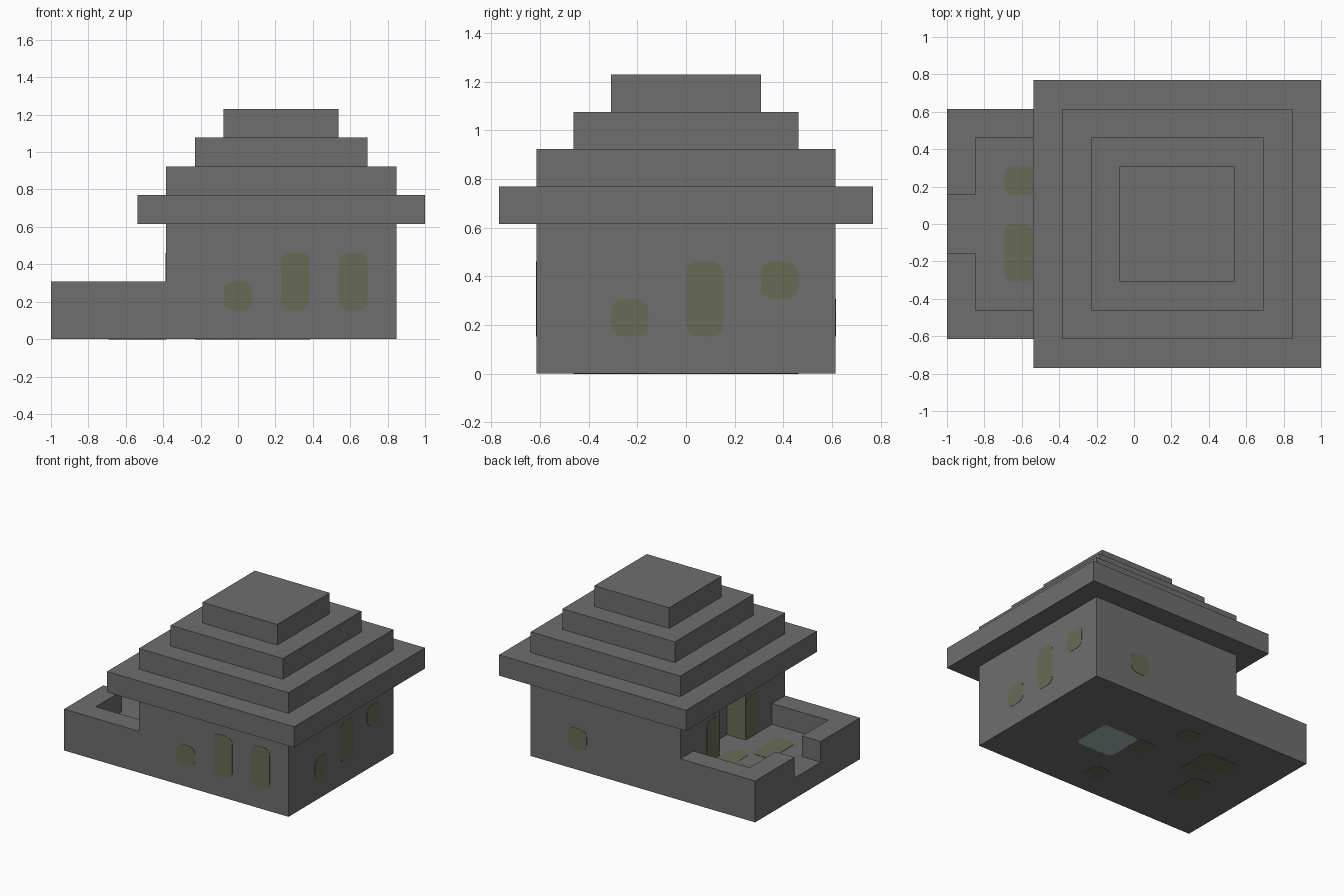
import bpy, bmesh, math
from mathutils import Vector

cube = bpy.data.objects.get("Cube")
if cube:
    bpy.data.objects.remove(cube, do_unlink=True)

U = 2 / 13          # one block
MID = 6.5           # block column at x = 0


def material(name, rgb):
    m = bpy.data.materials.new(name)
    m.use_nodes = True
    m.diffuse_color = (*rgb, 1)
    bsdf = m.node_tree.nodes["Principled BSDF"]
    bsdf.inputs["Base Color"].default_value = (*rgb, 1)
    bsdf.inputs["Roughness"].default_value = 0.9
    return m


STONE = material("grey stone", (0.156, 0.156, 0.156))
MOSS = material("moss green", (0.136, 0.148, 0.092))
WATER = material("pale blue", (0.36, 0.48, 0.48))


def at(x, y, z):
    return Vector(((x - MID) * U, y * U, z * U))


def prism(name, points, direction, mat):
    """Extrude a flat outline along a direction."""
    bm = bmesh.new()
    face = bm.faces.new([bm.verts.new(p) for p in points])
    new = bmesh.ops.extrude_face_region(bm, geom=[face])["geom"]
    verts = [v for v in new if isinstance(v, bmesh.types.BMVert)]
    bmesh.ops.translate(bm, verts=verts, vec=direction)
    bmesh.ops.recalc_face_normals(bm, faces=bm.faces)
    mesh = bpy.data.meshes.new(name)
    bm.to_mesh(mesh)
    bm.free()
    obj = bpy.data.objects.new(name, mesh)
    bpy.context.collection.objects.link(obj)
    mesh.materials.append(mat)
    return obj


def patch(name, axis, level, u, v, mat=MOSS, radius=0.3, thick=0.026):
    """Rounded plate on a plane of constant x, y or z, in block units."""
    points = []
    corners = ((u[1], v[1], -1, -1), (u[0], v[1], 1, -1),
               (u[0], v[0], 1, 1), (u[1], v[0], -1, 1))
    for i, (cu, cv, su, sv) in enumerate(corners):
        for k in range(5):
            a = math.radians(90 * i + 22.5 * k)
            p = [cu + radius * (su + math.cos(a)), cv + radius * (sv + math.sin(a))]
            p.insert(axis, level - thick / 2)
            points.append(at(*p))
    direction = Vector()
    direction[axis] = thick * U
    return prism(name, points, direction, mat)


# House and courtyard block, from a stepped side profile
profile = [(0, 0), (12, 0), (12, 4), (4, 4), (4, 2), (0, 2)]
body = prism("house_and_courtyard", [at(x, -4, z) for x, z in profile],
             Vector((0, 8 * U, 0)), STONE)

# Hollow out the gate, the courtyard and the doorway
half = [(-1, 1), (1, 1), (1, 3), (4, 3), (4, 1), (5, 1)]
outline = half + [(x, -y) for x, y in reversed(half)]
cutter = prism("courtyard_cutter", [at(x, y, 1) for x, y in outline],
               Vector((0, 0, 4 * U)), STONE)
cutter.hide_render = True
cut = body.modifiers.new("courtyard", "BOOLEAN")
cut.operation = "DIFFERENCE"
cut.solver = "EXACT"
cut.object = cutter
bpy.context.view_layer.objects.active = body
bpy.ops.object.modifier_apply(modifier=cut.name)
bpy.data.objects.remove(cutter, do_unlink=True)

# Stepped roof
for i in range(4):
    r = 5 - i
    corners = [(-r, -r), (r, -r), (r, r), (-r, r)]
    prism(f"roof_tier_{i + 1}", [at(8 + x, y, 4 + i) for x, y in corners],
          Vector((0, 0, U)), STONE)

# Moss on the front, back and left walls
for x, top in ((6, 2), (8, 3), (10, 3)):
    patch("front_wall_moss", 1, -4, (x, x + 1), (1, top))
patch("back_wall_moss", 1, 4, (9, 10), (1, 2))
for y, low, top in ((-2, 1, 2), (0, 1, 3), (2, 2, 3)):
    patch("left_wall_moss", 0, 12, (y, y + 1), (low, top))

# Moss around the doorway
for y in (-2, 1):
    patch("doorway_moss", 0, 4, (y, y + 1), (1, 3))
patch("door_jamb_moss", 1, -1, (4, 5), (1, 3.5))

# Courtyard moss goes right through the floor
for level in (0, 1):
    patch("courtyard_moss", 2, level, (2, 3), (-2, 0))
    patch("courtyard_moss", 2, level, (2, 4), (1, 2))
    patch("courtyard_moss", 2, level, (3, 4), (0, 2))

# Underside of the house floor
for x, y in ((6, -3), (6, 0), (5, 2)):
    patch("underside_moss", 2, 0, (x, x + 1), (y, y + 1))
patch("underside_pool", 2, 0, (7, 9), (-1, 1), WATER)
